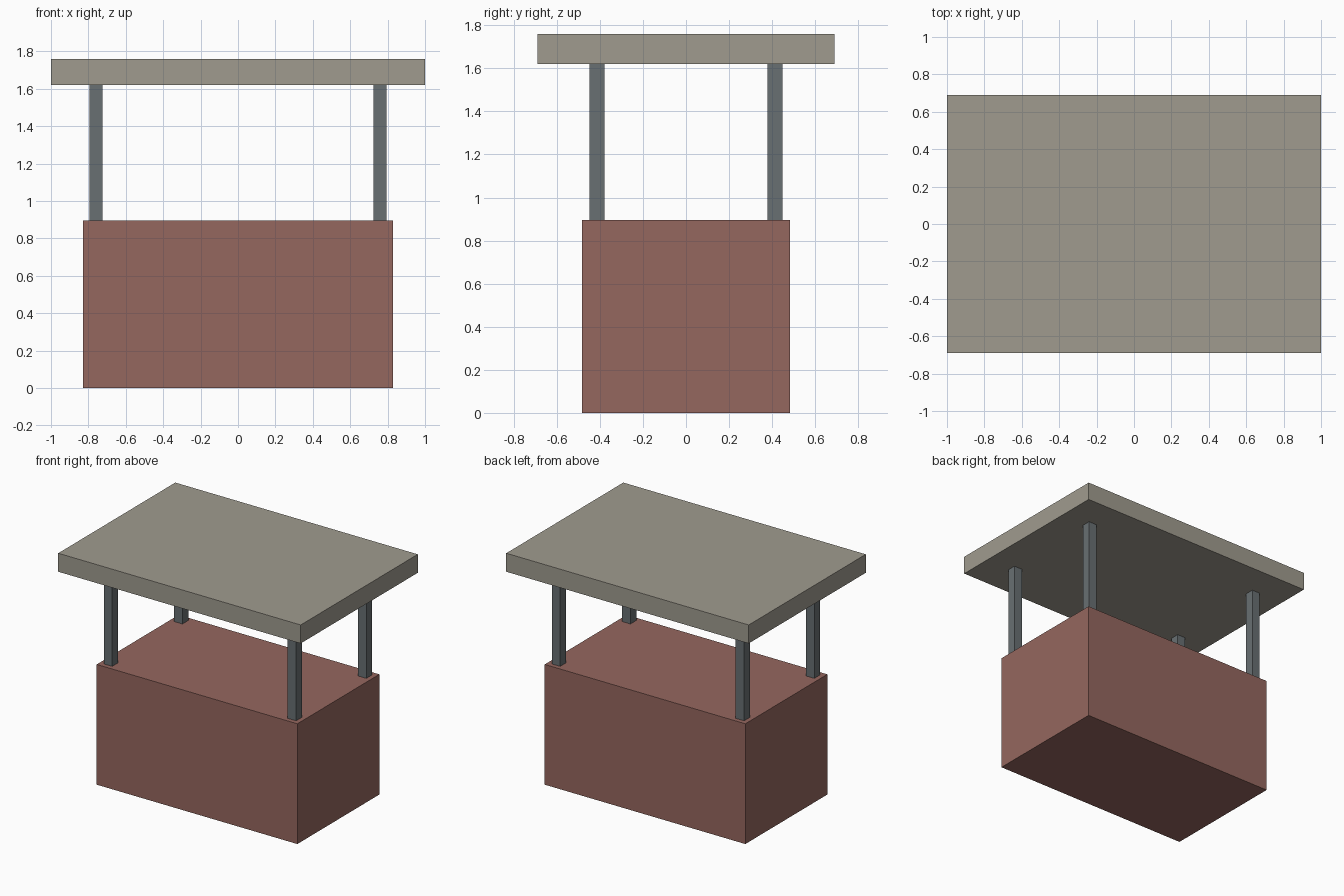
import bpy

if "Cube" in bpy.data.objects:
    bpy.data.objects.remove(bpy.data.objects["Cube"])


def material(name, rgb):
    m = bpy.data.materials.new(name)
    m.diffuse_color = (*rgb, 1.0)
    m.use_nodes = True
    m.node_tree.nodes["Principled BSDF"].inputs["Base Color"].default_value = m.diffuse_color
    return m


def box(name, size, x, y, z_bottom, mat):
    bpy.ops.mesh.primitive_cube_add(size=1, location=(x, y, z_bottom + size[2] / 2))
    ob = bpy.context.object
    ob.name = name
    ob.scale = size
    bpy.ops.object.transform_apply(location=False, rotation=False, scale=True)
    ob.data.materials.append(mat)
    return ob


brick = material("brick_red", (0.30, 0.135, 0.114))
steel = material("dark_steel", (0.14, 0.16, 0.17))
roofing = material("warm_grey", (0.35, 0.33, 0.275))

BASE_TOP, ROOF_BOTTOM, ROOF_TOP = 0.8966, 1.6207, 1.7586

# Solid counter block
box("counter", (1.6552, 0.9655, BASE_TOP), 0, 0, 0, brick)

# Four corner posts
for sx, side in ((-1, "left"), (1, "right")):
    for sy, end in ((-1, "front"), (1, "back")):
        box(f"{end}_{side}_post", (0.069, 0.069, ROOF_BOTTOM - BASE_TOP),
            sx * 0.7586, sy * 0.4138, BASE_TOP, steel)

# Overhanging flat roof slab
box("roof", (2.0, 1.3793, ROOF_TOP - ROOF_BOTTOM), 0, 0, ROOF_BOTTOM, roofing)
